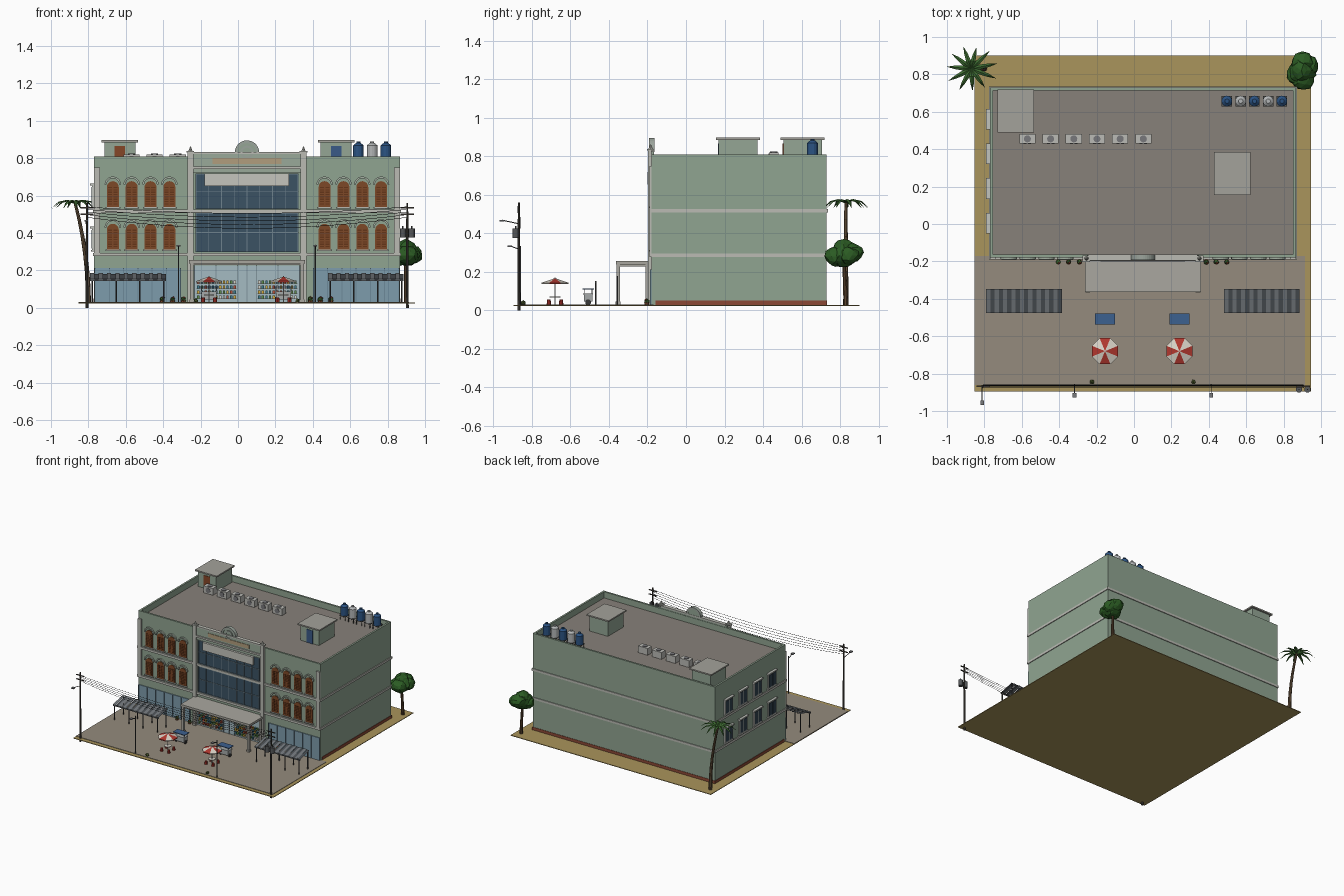
import bpy, bmesh, math, random
from math import sin, cos, pi
from mathutils import Vector, Matrix

if "Cube" in bpy.data.objects:
    bpy.data.objects.remove(bpy.data.objects["Cube"])
random.seed(4)
G = 0.027          # ground level
CX = 0.048         # facade centre line
mats = {}

def mat(hexcol):
    if hexcol not in mats:
        m = bpy.data.materials.new("paint_" + hexcol)
        lin = [(int(hexcol[i:i + 2], 16) / 255) ** 2.2 for i in (0, 2, 4)]
        m.diffuse_color = (*lin, 1)
        m.use_nodes = True
        m.node_tree.nodes["Principled BSDF"].inputs["Base Color"].default_value = m.diffuse_color
        mats[hexcol] = m
    return mats[hexcol]

class Part:
    """Collects primitives of one colour into one object."""
    def __init__(self, name, col):
        self.name, self.col, self.bm = name, col, bmesh.new()
    def box(self, x0, x1, y0, y1, z0, z1):
        m = Matrix.Translation(((x0 + x1) / 2, (y0 + y1) / 2, (z0 + z1) / 2)) @ Matrix.Diagonal((x1 - x0, y1 - y0, z1 - z0, 1))
        bmesh.ops.create_cube(self.bm, size=1, matrix=m)
    def rod(self, a, b, r0, r1=None, n=8):
        a, b = Vector(a), Vector(b)
        m = Matrix.Translation((a + b) / 2) @ (b - a).to_track_quat('Z', 'Y').to_matrix().to_4x4()
        bmesh.ops.create_cone(self.bm, cap_ends=True, segments=n, radius1=r0,
                              radius2=r0 if r1 is None else r1, depth=(b - a).length, matrix=m)
    def prism(self, pts, y0, y1):
        f = self.bm.faces.new([self.bm.verts.new((x, y0, z)) for x, z in pts])
        ext = bmesh.ops.extrude_face_region(self.bm, geom=[f], use_keep_orig=True)
        bmesh.ops.translate(self.bm, vec=(0, y1 - y0, 0), verts=[v for v in ext['geom'] if isinstance(v, bmesh.types.BMVert)])
    def blob(self, c, r, jitter=0, sub=1, zs=1):
        vs = bmesh.ops.create_icosphere(self.bm, subdivisions=sub, radius=r)['verts']
        for v in vs:
            v.co *= 1 + random.uniform(-jitter, jitter)
            v.co.z *= zs
            v.co += Vector(c)
    def face(self, pts):
        self.bm.faces.new([self.bm.verts.new(p) for p in pts])
    def done(self):
        bmesh.ops.recalc_face_normals(self.bm, faces=self.bm.faces[:])
        me = bpy.data.meshes.new(self.name)
        self.bm.to_mesh(me)
        me.materials.append(mat(self.col))
        bpy.context.collection.objects.link(bpy.data.objects.new(self.name, me))

parts = {}
def P(name, col="b8b8b0"):
    if name not in parts:
        parts[name] = Part(name, col)
    return parts[name]

def arc(cx, cz, r, a0=0, a1=pi, n=10):
    return [(cx + r * cos(a0 + (a1 - a0) * i / n), cz + r * sin(a0 + (a1 - a0) * i / n)) for i in range(n + 1)]

# ground and paving
P("ground", "a8935c").box(-.853, .945, -.895, .9, G - .005, G)
P("paving", "938a7c").box(-.853, .915, -.862, -.17, G - .004, G + .003)

# main walls, parapet, roof
X0, X1, Y0, Y1 = -.77, .865, -.178, .73
wall = P("walls", "8fa390")
wall.box(X0, X1, Y0, Y1, G, .755)
for b in [(X0, X1, Y0, Y0 + .015), (X0, X1, Y1 - .015, Y1), (X0, X0 + .015, Y0, Y1), (X1 - .015, X1, Y0, Y1)]:
    wall.box(*b, .75, .81)
P("roof_deck", "868079").box(X0 + .01, X1 - .01, Y0 + .01, Y1 - .01, .75, .76)
P("plinth", "8a4a38").box(X0 - .003, X1 + .003, Y0 + .02, Y1 + .003, G, .05)
trim = P("trim_bands", "b9bab2")
for z in (.285, .517):
    trim.box(X0 - .006, X1 + .006, Y0 - .012, Y1 + .006, z - .009, z + .009)

# wings: pilasters, arched windows with louvred shutters, shopfronts, awnings
for s in (-1, 1):
    def xr(a, b):
        return sorted((CX + s * a, CX + s * b))
    trim.box(*xr(.787, .817), Y0 - .012, Y0, .29, .75)
    trim.box(*xr(.287, .318), Y0 - .02, Y0, G, .83)
    trim.box(*xr(.282, .323), Y0 - .024, Y0 + .01, .83, .838)
    trim.rod((CX + s * .302, Y0 - .006, .838), (CX + s * .302, Y0 - .006, .862), .011, .002)
    for k in range(4):
        x = CX + s * (.415 + .1008 * k)
        for z in (.312, .54):
            P("window_shutters", "7d4a2c").prism([(x - .032, z), (x + .032, z)] + arc(x, z + .105, .032), Y0 - .006, Y0 + .002)
            for j in range(8):
                for dx in (-.0145, .0145):
                    P("shutter_slats", "64381f").box(x + dx - .011, x + dx + .011, Y0 - .009, Y0 - .005, z + .012 + j * .0125, z + .018 + j * .0125)
            P("arch_hoods", "a5b0a2").prism(arc(x, z + .118, .044) + arc(x, z + .118, .034, pi, 0), Y0 - .012, Y0)
            trim.box(x - .04, x + .04, Y0 - .014, Y0, z - .008, z)
    P("shopfronts", "7d9bab").box(*xr(.355, .812), Y0 - .006, Y0, G, .212)
    for k in range(7):
        x = CX + s * (.355 + .457 * k / 6)
        P("shop_frames", "6c8797").box(x - .003, x + .003, Y0 - .01, Y0, G, .212)
    # corrugated sloping awning on posts
    a0, a1 = xr(.434, .838)
    n = 18
    for k in range(n):
        u0, u1 = a0 + (a1 - a0) * k / n, a0 + (a1 - a0) * (k + 1) / n
        pa = P("awning_dark", "4c5054") if k % 2 else P("awning_light", "71767a")
        d = .003 if k % 2 else 0
        top = [(u0, -.476, .155 - d), (u1, -.476, .155 - d), (u1, -.348, .185 - d), (u0, -.348, .185 - d)]
        pa.face(top)
        pa.face([(u0, -.476, .155), (u1, -.476, .155), (u1, -.476, .147), (u0, -.476, .147)])
    for k in range(4):
        x = a0 + .01 + (a1 - a0 - .02) * k / 3
        P("awning_posts", "4a4a4a").rod((x, -.468, G), (x, -.468, .153), .004)
        P("awning_posts").rod((x, -.356, G), (x, -.356, .178), .004)
    P("awning_posts").box(a0, a1, -.472, -.464, .143, .151)

# centre bay: glass wall, mullions, sign panel, crest
for z0, z1 in ((.3, .506), (.53, .715)):
    P("curtain_glass", "3d5363").box(CX - .275, CX + .275, Y0 - .006, Y0, z0, z1)
    for k in range(9):
        x = CX - .272 + .068 * k
        P("mullions", "6e818c").box(x - .002, x + .002, Y0 - .01, Y0, z0, z1)
    for t in (.0, .5, 1):
        z = z0 + (z1 - z0) * t
        P("mullions").box(CX - .275, CX + .275, Y0 - .01, Y0, z - .002, z + .002)
P("sign_panel", "c4c4bc").box(CX - .226, CX + .226, Y0 - .022, Y0 - .006, .652, .717)
P("centre_parapet", "98a898").box(CX - .3, CX + .3, Y0 - .01, Y0 + .012, .72, .825)
trim.box(CX - .318, CX + .318, Y0 - .02, Y0, .742, .756)
trim.box(CX - .29, CX + .29, Y0 - .016, Y0 + .014, .822, .832)
P("name_band", "b09c7c").box(CX - .185, CX + .185, Y0 - .014, Y0, .77, .8)
P("crest_disc", "93a594").prism(arc(CX, .83, .06, -.2, pi + .2, 18), Y0 - .006, Y0 + .012)
P("crest_rings", "9aa39b").prism(arc(CX, .83, .065, 0, pi, 18) + arc(CX, .83, .05, pi, 0, 18), Y0 - .014, Y0 + .014)
for a in (0, pi):
    P("crest_rings").prism(arc(CX, .832, .035, a, a + pi) + arc(CX, .832, .024, a + pi, a), Y0 - .014, Y0)

# entrance: canopy, columns, glazing, shelves of goods
can = P("entrance_canopy", "a8a69e")
can.box(CX - .31, CX + .31, -.364, Y0, .238, .255)
can.box(CX - .3, CX + .3, -.355, Y0, .228, .238)
for x in (CX - .295, CX + .295):
    for y in (-.352, -.2):
        can.box(x - .009, x + .009, y - .009, y + .009, G, .238)
        can.box(x - .013, x + .013, y - .013, y + .013, G, .045)
P("entrance_glass", "a3b9c1").box(CX - .28, CX + .28, Y0 - .006, Y0, G, .225)
for x in (-.28, -.165, -.05, 0, .05, .165, .28):
    P("entrance_frames", "80939b").box(CX + x - .003, CX + x + .003, Y0 - .011, Y0, G, .225)
goods = ["b5523c", "d0a83e", "3f7a8c", "d8d4c8", "5c8a4a"]
for s in (-1, 1):
    for r in range(4):
        z = .05 + r * .027
        P("shelves", "d0d0c8").box(*sorted((CX + s * .055, CX + s * .27)), Y0 - .022, Y0, z - .003, z)
        for k in range(11):
            c = random.randrange(5)
            x = CX + s * (.065 + .0195 * k)
            P("goods_%d" % c, goods[c]).box(x - .006, x + .006, Y0 - .02, Y0 - .006, z, z + .016)

# left wall windows with hoods
for y in (.56, .375, .19, .005):
    for z in (.31, .54):
        P("side_window_frames", "c0c2bc").box(X0 - .01, X0, y - .05, y + .05, z, z + .115)
        P("side_window_glass", "33434f").box(X0 - .012, X0, y - .042, y - .003, z + .008, z + .107)
        P("side_window_glass").box(X0 - .012, X0, y + .003, y + .042, z + .008, z + .107)
        P("side_window_frames").box(X0 - .02, X0, y - .055, y + .055, z + .115, z + .125)
        P("side_window_frames").box(X0 - .016, X0, y - .055, y + .055, z - .008, z)

# roof: stair huts, condensers, water tanks
for n, x, y, c, dx in (("left", -.632, .605, "84482c", 0), ("right", .525, .27, "3c5a86", 0)):
    P("stair_huts", "93a594").box(x - .083, x + .083, y - .1, y + .1, .76, .885)
    P("hut_roofs", "a2a199").box(x - .098, x + .098, y - .115, y + .115, .885, .896)
    P("hut_door_" + n, c).box(x - .028, x + .028, y - .104, y - .1, .76, .866)
for k in range(6):
    x = -.57 + .124 * k
    P("condensers", "b9b9b4").box(x - .043, x + .043, .43, .481, .765, .82)
    P("condenser_fans", "77777a").rod((x, .455, .82), (x, .455, .824), .019, n=12)
    P("condenser_fans").rod((x, .427, .793), (x, .43, .793), .02, n=12)
for k in range(5):
    x, y = .497 + .0735 * k, .657
    t = P("tanks_grey", "b2b5b6") if k % 2 else P("tanks_blue", "2f5482")
    t.rod((x, y, .795), (x, y, .868), .029, n=14)
    t.rod((x, y, .868), (x, y, .882), .029, .012, 14)
    t.rod((x, y, .882), (x, y, .889), .011, n=10)
    P("tank_stands", "5a5a58").box(x - .028, x + .028, y - .028, y + .028, .79, .796)
    for i in range(4):
        px, py = x + (.023 if i & 1 else -.023), y + (.023 if i & 2 else -.023)
        P("tank_stands").rod((px, py, .76), (px, py, .79), .003, n=6)

# umbrellas with tables and stools, food carts
for x in (-.155, .243):
    y = -.68
    for k in range(8):
        a, b = pi / 8 + k * pi / 4, pi / 8 + (k + 1) * pi / 4
        u = P("umbrella_red", "b03a32") if k % 2 else P("umbrella_white", "d8d2c6")
        e = [(x + .075 * cos(q), y + .075 * sin(q), .143) for q in (a, b)]
        u.face([*e, (x, y, .167)])
        u.face([*e, *[(p[0], p[1], .136) for p in e[::-1]]])
    P("umbrella_poles", "c0c0bc").rod((x, y, G), (x, y, .17), .003)
    P("tables", "d0ccc2").rod((x, y, .066), (x, y, .071), .028, n=12)
    for k in range(4):
        q = pi / 4 + k * pi / 2
        sx, sy = x + .045 * cos(q), y + .045 * sin(q)
        P("stools", "a8342c").rod((sx, sy, G), (sx, sy, .055), .012, .009)
    y = -.508
    P("carts", "a4a8a8").box(x - .04, x + .04, y - .022, y + .022, .045, .082)
    P("carts").box(x - .045, x + .045, y - .026, y + .026, .082, .087)
    for sx in (-.04, .04):
        P("cart_wheels", "3a3a3a").rod((x + sx - .004, y, .042), (x + sx + .004, y, .042), .015, n=12)
        for sy in (-.02, .02):
            P("carts").rod((x + sx, y + sy, .085), (x + sx, y + sy, .11), .002, n=6)
    P("cart_roofs", "3f618f").box(x - .053, x + .053, y - .03, y + .03, .108, .113)

# potted plants and kerb bushes
for i, x in enumerate((-.405, -.35, -.292, .387, .44, .496)):
    P("pots", "8a5038").rod((x, -.203, G), (x, -.203, .04), .01, .014)
    P("pot_plants", "3c5c2c").blob((x, -.203, .047), .014, .2)
    P("pot_flowers", "a8453a").blob((x + .004, -.209, .055), .006)
for x in (-.225, .318):
    P("kerb_bushes", "4c5a2e").blob((x, -.845, .038), .013, .2)

# utility poles, transformer, wires, street lamps
metal = P("utility_poles", "4a4640")
for x in (-.808, .905):
    metal.rod((x, -.868, 0), (x, -.868, .56), .008, .005)
    for z in (.5, .535):
        metal.box(x - .035, x + .035, -.872, -.864, z - .003, z + .003)
for x in (.882, .928):
    P("transformers", "56585a").rod((x, -.885, .375), (x, -.885, .425), .017, n=12)
    P("transformers").rod((x, -.885, .425), (x, -.885, .438), .004)
for k in range(5):
    y, z, sag = -.874 + .004 * k, .54 - .014 * k, .035 + .006 * k
    pts = [(-.808 + 1.713 * i / 14, y, z - sag * 4 * (i / 14) * (1 - i / 14)) for i in range(15)]
    for a, b in zip(pts, pts[1:]):
        P("wires", "262626").rod(a, b, .0013, n=4)
for x, y, z, r in ((-.812, -.955, .468, 0), (-.318, -.915, .335, 1), (.413, -.915, .335, 1)):
    if r:
        P("lamp_posts", "56585a").rod((x, -.86, G), (x, -.86, z), .0035)
    P("lamp_posts", "56585a").rod((x, -.862, z - .02), (x, y, z), .0025)
    P("lamp_heads", "77787a").box(x - .01, x + .01, y - .012, y + .012, z - .006, z + .002)

# palm: curved trunk, drooping folded fronds
tr = [(-.8 - .07 * t * t, .83, G + .53 * t) for t in [i / 6 for i in range(7)]]
for i, (a, b) in enumerate(zip(tr, tr[1:])):
    P("palm_trunk", "6a5640").rod(a, b, .014 - .001 * i, .013 - .001 * i)
top = Vector(tr[-1])
for k in range(11):
    q = 2 * pi * k / 11 + .2
    L = random.uniform(.115, .145)
    d, n = Vector((cos(q), sin(q), 0)), Vector((-sin(q), cos(q), 0))
    prof = [(0, 0, .004), (.35, .02, .013), (.7, .01, .009), (1, -.025, .0005)]
    row = [(top + d * L * t + Vector((0, 0, h)), w) for t, h, w in prof]
    for (a, wa), (b, wb) in zip(row, row[1:]):
        for s in (-1, 1):
            dz = Vector((0, 0, -.5))
            P("palm_fronds", "3f6a34").face([a, b, b + (n * s + dz) * wb, a + (n * s + dz) * wa])

# round tree
P("tree_trunk", "5c4632").rod((.9, .83, G), (.895, .82, .26), .013, .009)
for c, r in (((.9, .82, .285), .075), ((.868, .8, .275), .055), ((.935, .845, .285), .055), ((.905, .775, .28), .06), ((.9, .86, .3), .06), ((.895, .82, .32), .055)):
    P("tree_crown", "2f5c28").blob(c, r, .09, 2, .85)

for p in parts.values():
    p.done()
